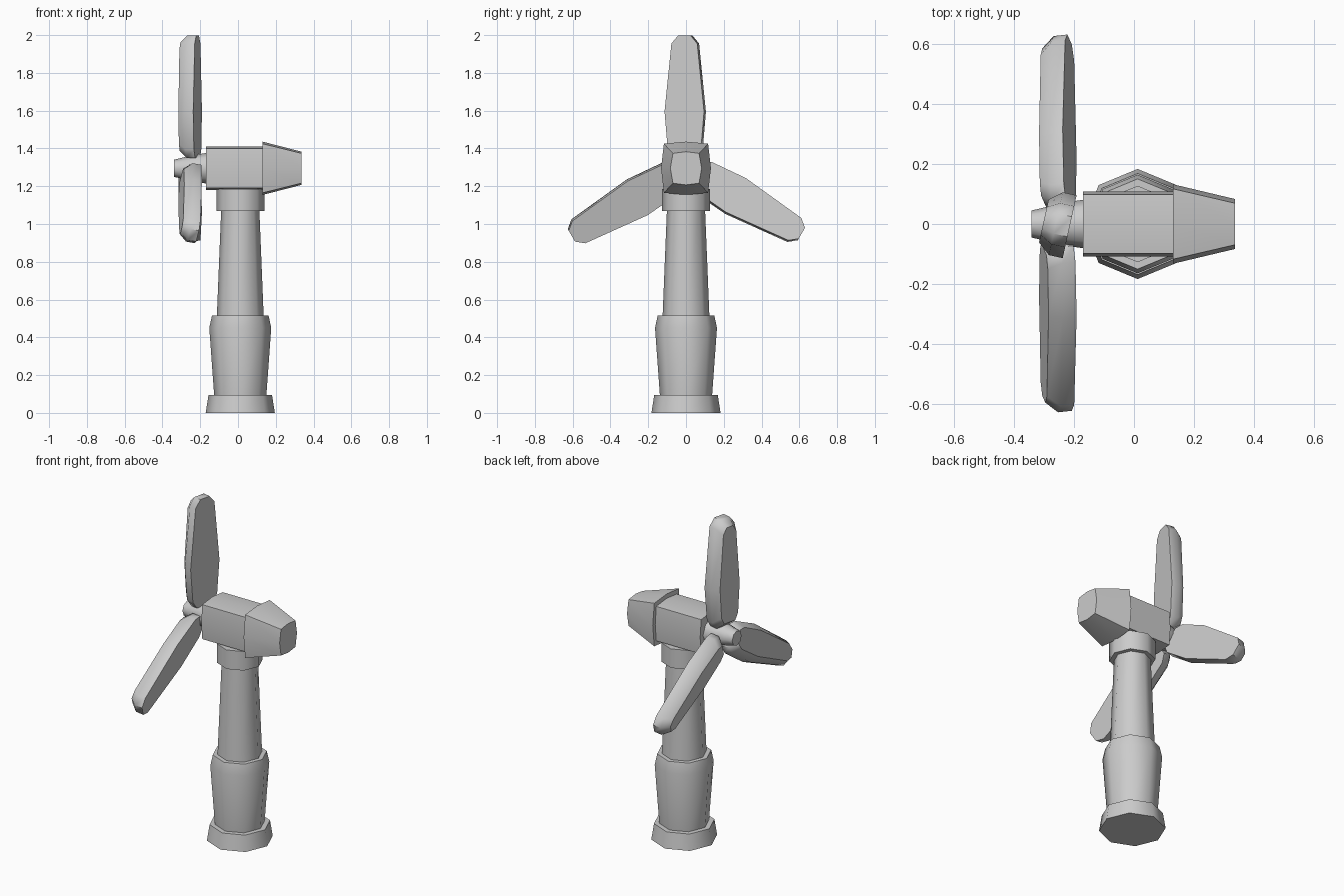
import bpy, bmesh
from math import sin, cos, pi, radians
from mathutils import Matrix, Vector

if "Cube" in bpy.data.objects:
    bpy.data.objects.remove(bpy.data.objects["Cube"])

TX = 0.012      # tower axis, x
AZ = 1.295      # rotor axis, z
RX = -0.255     # rotor plane, x


def loft(name, loops, angle=50, matrix=None):
    """Skin a stack of equal-length loops and cap both ends."""
    bm = bmesh.new()
    rings = [[bm.verts.new(p) for p in loop] for loop in loops]
    n = len(rings[0])
    for a, b in zip(rings, rings[1:]):
        for i in range(n):
            j = (i + 1) % n
            bm.faces.new((a[i], a[j], b[j], b[i]))
    bm.faces.new(rings[0][::-1])
    bm.faces.new(rings[-1])
    bmesh.ops.recalc_face_normals(bm, faces=bm.faces)
    if matrix:
        bm.transform(matrix)
    mesh = bpy.data.meshes.new(name)
    bm.to_mesh(mesh)
    bm.free()
    ob = bpy.data.objects.new(name, mesh)
    bpy.context.collection.objects.link(ob)
    bpy.ops.object.select_all(action='DESELECT')
    ob.select_set(True)
    bpy.context.view_layer.objects.active = ob
    bpy.ops.object.shade_smooth_by_angle(angle=radians(angle))
    return ob


def tower_ring(r, z):
    return [(TX + r * cos(i * pi / 4), r * sin(i * pi / 4), z) for i in range(8)]


def box_ring(x, my, mz, cy, cz):
    """Bulged square section around the rotor axis: side middles and corners."""
    pts = [(my, 0), (cy, cz), (0, mz), (-cy, cz), (-my, 0), (-cy, -cz), (0, -mz), (cy, -cz)]
    return [(x, y, AZ + z) for y, z in pts]


def hub_ring(x, r):
    return [(x, r * cos(i * pi / 4), AZ + r * sin(i * pi / 4)) for i in range(8)]


# Octagonal tower, in stacked sections
sections = {
    "tower_base": [(0.183, 0), (0.168, 0.095)],
    "tower_lower": [(0.138, 0.09), (0.164, 0.45), (0.150, 0.515)],
    "tower_upper": [(0.124, 0.51), (0.101, 1.075)],
    "tower_collar": [(0.127, 1.07), (0.127, 1.185)],
}
for name, profile in sections.items():
    loft(name, [tower_ring(r, z) for r, z in profile])

# Generator housing and tapered rear shroud
loft("nacelle_body", [box_ring(x, 0.108, 0.115, 0.098, 0.104) for x in (-0.17, 0.135)])
loft("nacelle_rear", [box_ring(0.13, 0.132, 0.141, 0.117, 0.13),
                      box_ring(0.336, 0.083, 0.088, 0.069, 0.079)])

# Hub with nose
loft("hub", [hub_ring(x, r) for x, r in
             ((-0.34, 0.045), (-0.29, 0.057), (-0.24, 0.07), (-0.16, 0.082))])

# Blades: flat wide back face, bevelled narrower front face, pitched
outline = [(0.055, 0.06), (0.10, 0.09), (0.30, 0.107), (0.66, 0.07), (0.703, 0.034)]
pitch = radians(12.5)
chord = Vector((sin(pitch), cos(pitch), 0))
normal = Vector((cos(pitch), -sin(pitch), 0))


def blade_loop(offset, width, inset):
    mid = 0.379
    scale = 1 - inset / 0.324
    half = [(mid + (r - mid) * scale, w * width) for r, w in outline]
    pts = half + [(r, -w) for r, w in reversed(half)]
    return [normal * offset + chord * w + Vector((0, 0, r)) for r, w in pts]


for k in range(3):
    place = Matrix.Translation((RX, 0, AZ)) @ Matrix.Rotation(k * 2 * pi / 3, 4, 'X')
    loft(f"blade_{k + 1}", [blade_loop(0.042, 1, 0), blade_loop(-0.005, 1, 0),
                            blade_loop(-0.046, 0.68, 0.036)], 45, place)
